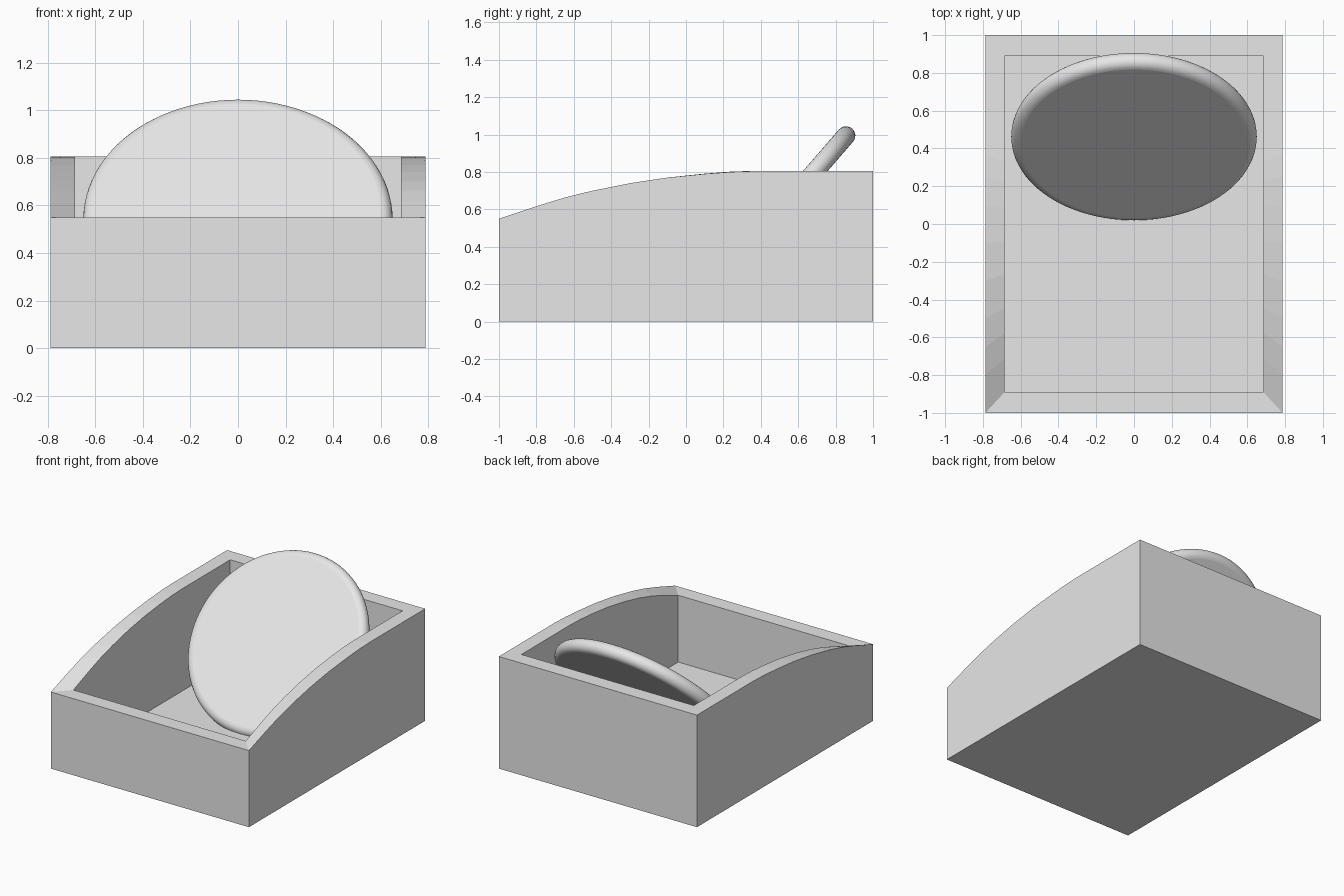
import bpy, bmesh, math

if "Cube" in bpy.data.objects:
    bpy.data.objects.remove(bpy.data.objects["Cube"])

grey = bpy.data.materials.new("plain grey")
grey.diffuse_color = (0.8, 0.8, 0.8, 1)
grey.use_nodes = True
grey.node_tree.nodes["Principled BSDF"].inputs["Base Color"].default_value = grey.diffuse_color


def finish(name, bm):
    bmesh.ops.recalc_face_normals(bm, faces=bm.faces[:])
    mesh = bpy.data.meshes.new(name)
    bm.to_mesh(mesh)
    bm.free()
    mesh.materials.append(grey)
    obj = bpy.data.objects.new(name, mesh)
    bpy.context.collection.objects.link(obj)
    return obj


# Open tray: curved rim profile (y, z), shared by the outer and inner walls
RIM = [(-1, .55), (-.8, .617), (-.65, .663), (-.5, .7), (-.3, .74), (-.1, .77),
       (.1, .79), (.25, .801), (.37, .805), (1, .805)]


def side_loop(bm, x, y_scale, base):
    """Rim vertices front to back, then the two base vertices (back, front)."""
    pts = RIM + [(1, base), (-1, base)]
    return [bm.verts.new((x, y * y_scale, z)) for y, z in pts]


bm = bmesh.new()
out_l, out_r = (side_loop(bm, x, 1, 0) for x in (-.787, .787))
in_l, in_r = (side_loop(bm, x, .89, .07) for x in (-.685, .685))
n = len(RIM)
for loop in (out_l, out_r, in_l, in_r):
    bm.faces.new(loop)                                   # side walls
for l, r in ((out_l, out_r), (in_l, in_r)):
    bm.faces.new((l[0], r[0], r[n + 1], l[n + 1]))       # front wall
    bm.faces.new((l[n - 1], r[n - 1], r[n], l[n]))       # back wall
    bm.faces.new((l[n], r[n], r[n + 1], l[n + 1]))       # bottom and floor
for o, i in ((out_l, in_l), (out_r, in_r)):
    for k in range(n - 1):
        bm.faces.new((o[k], o[k + 1], i[k + 1], i[k]))   # side rims
for k in (0, n - 1):
    bm.faces.new((out_l[k], out_r[k], in_r[k], in_l[k]))  # front and back rims
finish("tray", bm)

# Round-edged disc leaning back inside the tray
R, T, SEG, ARC = .60, .05, 96, 12
bm = bmesh.new()
rings = []
for a in range(ARC + 1):
    t = -math.pi / 2 + math.pi * a / ARC
    r, h = R + T * math.cos(t), T * math.sin(t)
    rings.append([bm.verts.new((r * math.cos(2 * math.pi * s / SEG),
                                r * math.sin(2 * math.pi * s / SEG), h))
                  for s in range(SEG)])
for a, b in zip(rings, rings[1:]):
    for s in range(SEG):
        e = (s + 1) % SEG
        bm.faces.new((a[s], a[e], b[e], b[s])).smooth = True
bm.faces.new(rings[0])
bm.faces.new(rings[-1])
disc = finish("disc", bm)
disc.location = (0, .4625, .541)
disc.rotation_euler = (math.radians(49.1), 0, 0)
